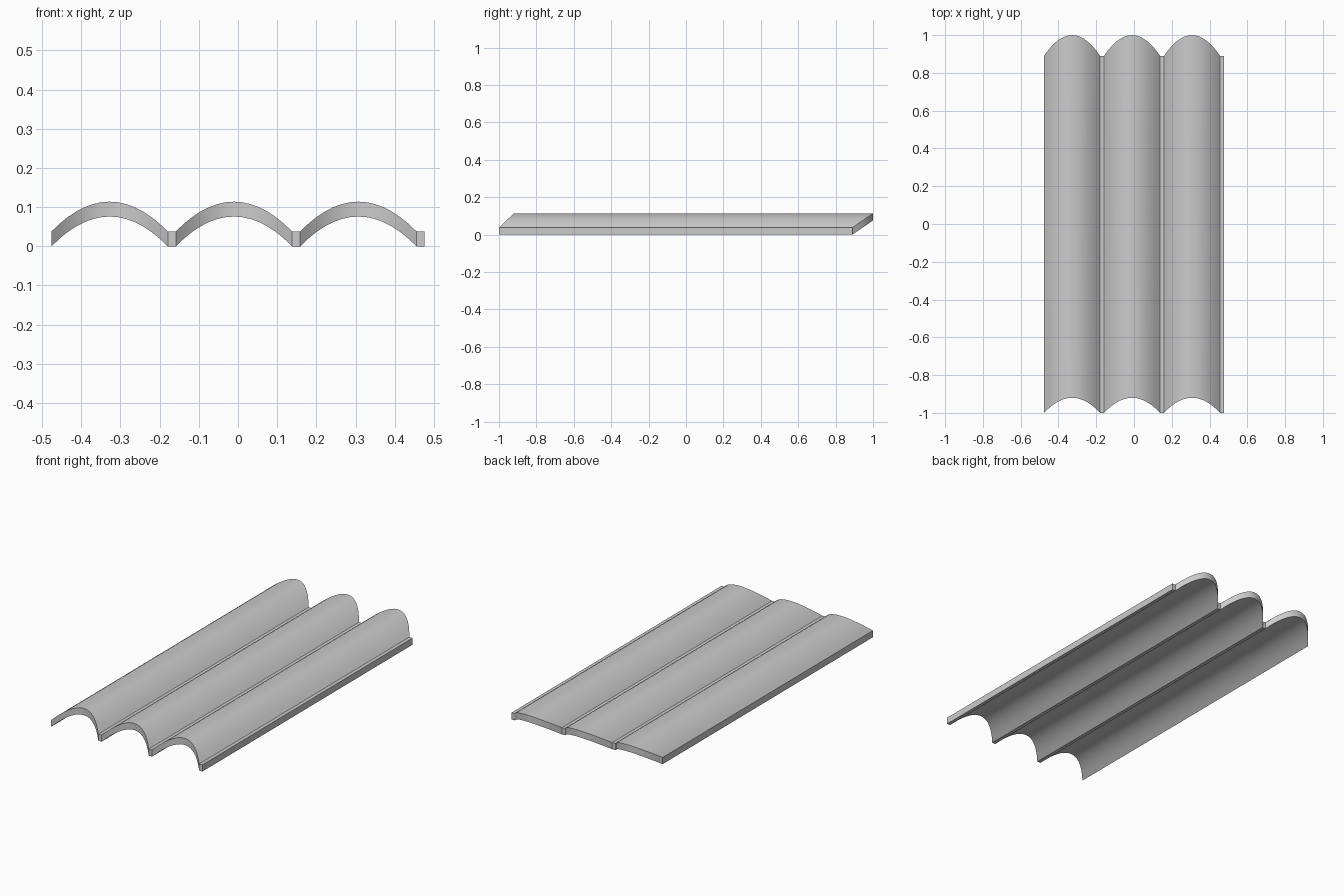
import bpy, bmesh

if "Cube" in bpy.data.objects:
    bpy.data.objects.remove(bpy.data.objects["Cube"])

WAVES, SEG = 3, 14
ARCH, FLAT = 0.297, 0.0205       # width of an arch and of the valley beside it
RISE, THICK = 0.076, 0.038
PITCH = ARCH + FLAT
X0 = -WAVES * PITCH / 2

# Corrugated profile: (x, relative arch height 0..1)
profile = []
for w in range(WAVES):
    for i in range(SEG + 1):
        t = 2 * i / SEG - 1
        profile.append((X0 + w * PITCH + ARCH * i / SEG, 1 - t * t))
profile.append((-X0, 0.0))

# Closed sheet, both ends scalloped so that the crests lie further back
bm = bmesh.new()
rows = []
for x, h in profile:
    front, back, z = -1 + 0.08 * h, 0.89 + 0.11 * h, RISE * h
    rows.append([bm.verts.new(p) for p in (
        (x, front, z), (x, back, z), (x, back, z + THICK), (x, front, z + THICK))])
for a, b in zip(rows, rows[1:]):
    for k in range(4):
        n = (k + 1) % 4
        bm.faces.new((a[k], a[n], b[n], b[k]))
bm.faces.new(rows[0])
bm.faces.new(rows[-1])
bmesh.ops.recalc_face_normals(bm, faces=bm.faces)

mesh = bpy.data.meshes.new("corrugated_roof_tile")
bm.to_mesh(mesh)
bm.free()
tile = bpy.data.objects.new("corrugated_roof_tile", mesh)
bpy.context.collection.objects.link(tile)

# Smooth arches, crisp valleys and rims
bpy.context.view_layer.objects.active = tile
tile.select_set(True)
bpy.ops.object.shade_smooth_by_angle(angle=0.5)
